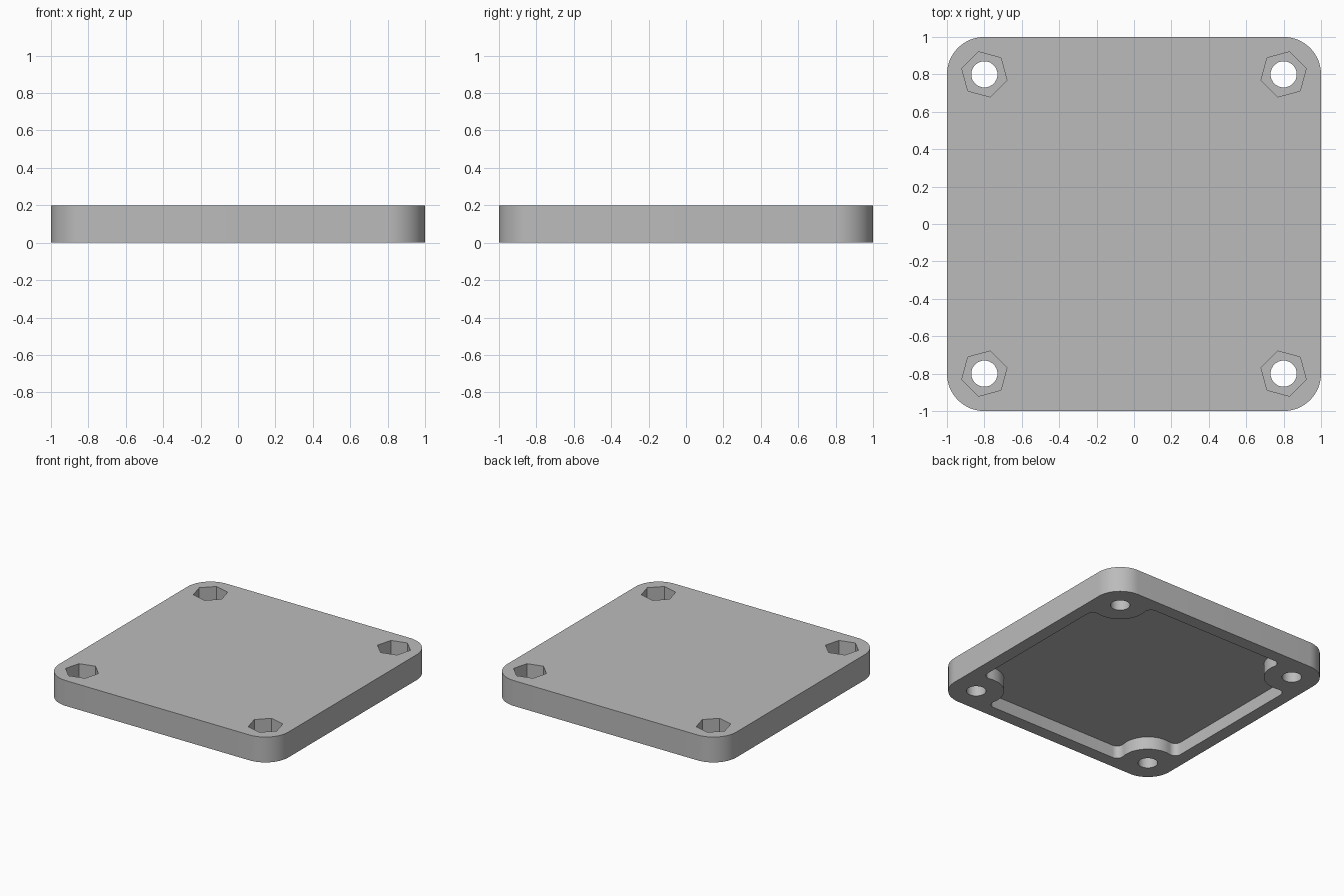
import bpy, bmesh
from math import cos, sin, pi, atan2, sqrt, radians
from mathutils import Vector, Matrix

if "Cube" in bpy.data.objects:
    bpy.data.objects.remove(bpy.data.objects["Cube"], do_unlink=True)

HEIGHT = 0.2
BOSS = 0.8          # boss and hole centre distance along x and y
BOSS_R = 0.2
INNER = 0.9         # inside face of the rim
FILLET = 0.05

grey = bpy.data.materials.new("plain grey")
grey.use_nodes = True
colour = (0.5, 0.5, 0.5, 1)
grey.diffuse_color = colour
grey.node_tree.nodes["Principled BSDF"].inputs["Base Color"].default_value = colour


def arc(centre, radius, start, end, steps):
    """Points on an arc, both ends included."""
    angles = [start + (end - start) * i / steps for i in range(steps + 1)]
    return [Vector((centre[0] + radius * cos(a), centre[1] + radius * sin(a))) for a in angles]


def four_corners(points):
    """Repeat a corner outline around the centre."""
    return [Matrix.Rotation(k * pi / 2, 2) @ p for k in range(4) for p in points]


def prism(name, outline, low, high):
    """Solid made by extruding a closed outline upward."""
    bm = bmesh.new()
    face = bm.faces.new([bm.verts.new((p.x, p.y, low)) for p in outline])
    top = bmesh.ops.extrude_face_region(bm, geom=[face])["geom"]
    bmesh.ops.translate(bm, vec=(0, 0, high - low),
                        verts=[v for v in top if isinstance(v, bmesh.types.BMVert)])
    bmesh.ops.recalc_face_normals(bm, faces=bm.faces)
    mesh = bpy.data.meshes.new(name)
    bm.to_mesh(mesh)
    bm.free()
    mesh.materials.append(grey)
    obj = bpy.data.objects.new(name, mesh)
    bpy.context.collection.objects.link(obj)
    return obj


def cut(target, cutter):
    """Subtract the cutter, apply the result and remove the cutter."""
    bpy.context.view_layer.objects.active = target
    mod = target.modifiers.new("cut", "BOOLEAN")
    mod.operation = "DIFFERENCE"
    mod.solver = "EXACT"
    mod.object = cutter
    bpy.ops.object.modifier_apply(modifier=mod.name)
    bpy.data.objects.remove(cutter, do_unlink=True)


# Rounded square plate
plate = prism("cover_plate", four_corners(arc((BOSS, BOSS), BOSS_R, 0, pi / 2, 16)), 0, HEIGHT)

# Underside recess: rim walls, round bosses and the fillets between them
inset = INNER - FILLET
reach = sqrt((BOSS_R + FILLET) ** 2 - (inset - BOSS) ** 2)
turn = atan2(reach, BOSS - inset)
corner = arc((inset, BOSS - reach), FILLET, 0, turn, 8)
corner += arc((BOSS, BOSS), BOSS_R, turn - pi, -pi / 2 - turn, 20)[1:-1]
corner += arc((BOSS - reach, inset), FILLET, pi / 2 - turn, pi / 2, 8)
cut(plate, prism("recess_cutter", four_corners(corner), -0.1, 0.1))

# Hexagonal nut pockets from above and screw holes through the bosses
for sx in (-1, 1):
    for sy in (-1, 1):
        centre = (sx * BOSS, sy * BOSS)
        tilt = radians(15 if sx == sy else 45)
        hexagon = arc(centre, 0.125, tilt, tilt + 2 * pi, 6)[:-1]
        cut(plate, prism("pocket_cutter", hexagon, 0.08, 0.3))
        circle = arc(centre, 0.07, 0, 2 * pi, 32)[:-1]
        cut(plate, prism("hole_cutter", circle, -0.1, 0.15))

# Smooth round walls with crisp edges
bpy.ops.object.select_all(action="DESELECT")
plate.select_set(True)
bpy.context.view_layer.objects.active = plate
bpy.ops.object.shade_smooth_by_angle(angle=radians(30))
